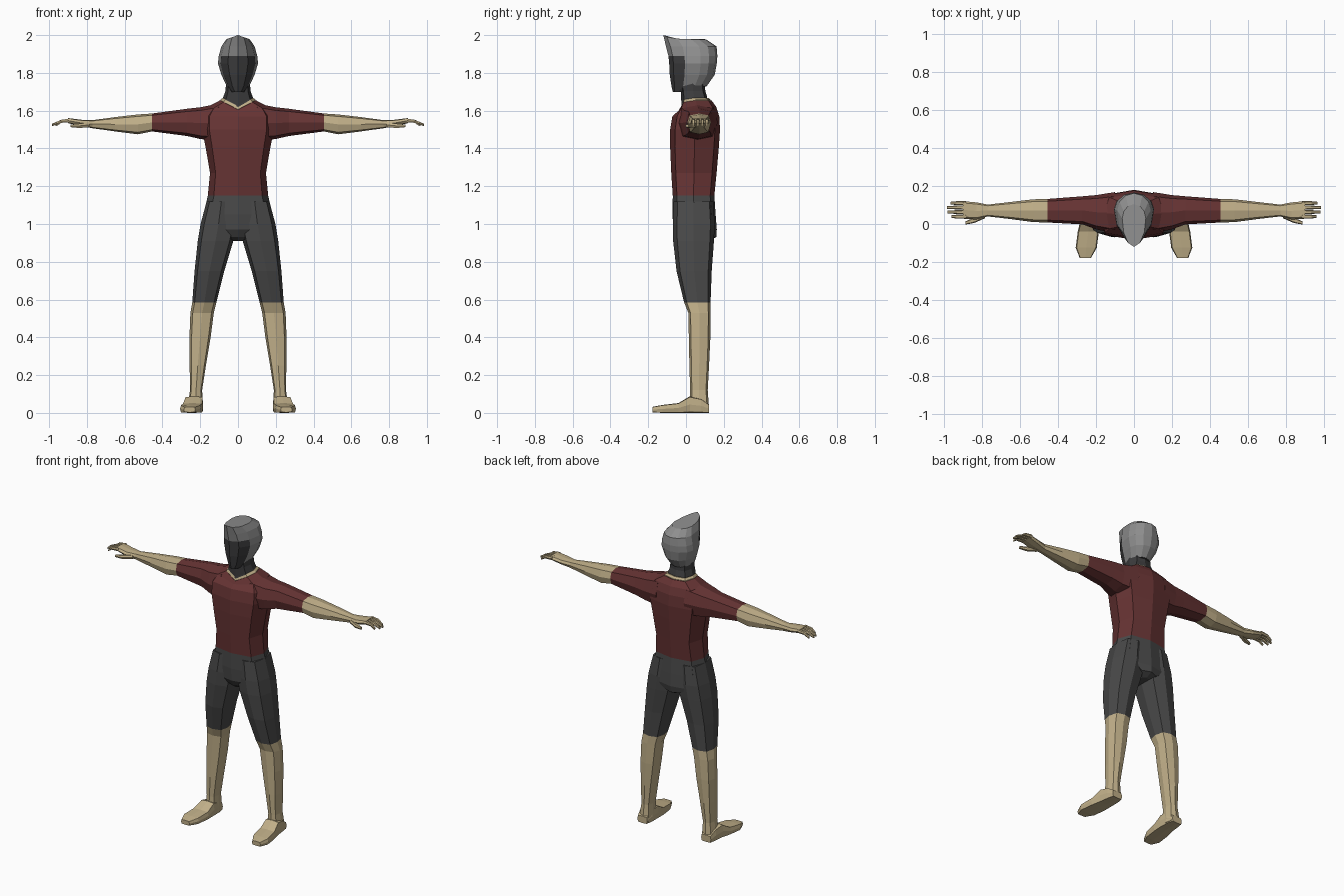
import bpy, bmesh, math


def material(name, rgb):
    m = bpy.data.materials.new(name)
    m.diffuse_color = (*rgb, 1)
    return m


SKIN = material("skin_tan", (0.53, 0.43, 0.25))
SHIRT = material("shirt_dark_red", (0.135, 0.034, 0.034))
SHORTS = material("shorts_charcoal", (0.066, 0.066, 0.066))
FACE = material("face_dark_grey", (0.045, 0.045, 0.047))
HAIR = material("hair_grey", (0.27, 0.27, 0.27))


def loft(name, axis, rings, mats, rule=None, n=8, e=0.65, mid=0.5, mirror=False):
    """Skin box-bounded polygon rings along an axis.
    ring = (position, u0, u1, v0, v1[, dip]); dip lowers the low-v side in a V."""
    bm = bmesh.new()
    loops = []
    for pos, u0, u1, v0, v1, *dip in rings:
        loop = []
        vm = v0 + (v1 - v0) * mid
        for i in range(n):
            a = 2 * math.pi * i / n
            c, s = round(math.cos(a), 6), round(math.sin(a), 6)
            c = math.copysign(abs(c) ** e, c)
            s = math.copysign(abs(s) ** e, s)
            u = (u0 + u1) / 2 + c * (u1 - u0) / 2
            v = vm + s * ((v1 - vm) if s > 0 else (vm - v0))
            p = pos - (dip[0] * (1 - abs(c)) if dip and s < 0 else 0)
            co = {"x": (p, u, v), "y": (u, p, v), "z": (u, v, p)}[axis]
            loop.append(bm.verts.new(co))
        loops.append(loop)
    for a, b in zip(loops, loops[1:]):
        for i in range(n):
            j = (i + 1) % n
            bm.faces.new((a[i], a[j], b[j], b[i]))
    bm.faces.new(loops[0][::-1])
    bm.faces.new(loops[-1])
    bmesh.ops.recalc_face_normals(bm, faces=bm.faces)
    if rule:
        for f in bm.faces:
            f.material_index = rule(f.calc_center_median())
    me = bpy.data.meshes.new(name)
    bm.to_mesh(me)
    bm.free()
    for m in mats:
        me.materials.append(m)
    ob = bpy.data.objects.new(name, me)
    bpy.context.collection.objects.link(ob)
    if mirror:
        mod = ob.modifiers.new("mirror", "MIRROR")
        mod.use_mirror_merge = False
    return ob


def sym(z, w, y0, y1, dip=0):
    """Ring centred on x = 0."""
    return (z, -w, w, y0, y1, dip)


# Shirt body with V neckline
loft("shirt", "z", [
    sym(1.15, .160, -.070, .150), sym(1.27, .148, -.078, .162),
    sym(1.41, .172, -.084, .174), sym(1.50, .190, -.084, .180),
    sym(1.57, .188, -.072, .176), sym(1.62, .160, -.045, .160, .03),
    sym(1.655, .095, -.030, .135, .05)], [SHIRT])

# Skin collar strip and neck
loft("collar_skin", "z", [
    sym(1.64, .097, -.031, .133, .05), sym(1.658, .093, -.029, .130, .048),
    sym(1.668, .080, -.024, .118, .043)], [SKIN])
loft("neck", "z", [
    sym(1.65, .081, -.026, .115, .03), sym(1.672, .078, -.024, .112, .045),
    sym(1.705, .066, -.027, .102, .01), sym(1.78, .062, -.035, .100)], [FACE])

# Head: face in front, swept-up hair on the top, sides and back
loft("head", "z", [
    sym(1.70, .035, -.070, .020), sym(1.73, .060, -.077, .110),
    sym(1.79, .088, -.086, .152), sym(1.85, .106, -.089, .163),
    sym(1.89, .102, -.093, .166), sym(1.94, .088, -.106, .162),
    sym(1.978, .062, -.120, .105, -.022)], [FACE, HAIR],
    lambda c: 0 if c.z < 1.725 or (c.z < 1.89 and c.y < .012) else 1,
    n=12, e=1.0, mid=.66)

# Hips of the shorts
loft("shorts_hips", "z", [
    sym(1.15, .160, -.070, .150), sym(1.05, .182, -.071, .157),
    sym(.97, .150, -.068, .163), sym(.93, .070, -.050, .160),
    sym(.91, .025, -.020, .120)], [SHORTS])

# Legs: shorts above the knee, skin below
loft("leg", "z", [
    (1.12, .010, .166, -.065, .145), (1.00, .008, .198, -.070, .152),
    (.91, .025, .213, -.068, .148), (.75, .073, .230, -.050, .136),
    (.585, .114, .242, -.010, .130), (.53, .128, .252, .012, .130),
    (.40, .145, .257, .015, .129), (.25, .170, .256, .018, .122),
    (.12, .190, .254, .022, .115), (.05, .186, .264, .022, .120),
    (.01, .185, .272, .020, .122)], [SKIN, SHORTS],
    lambda c: 1 if c.z > .585 else 0, mirror=True)

# Feet
loft("foot", "y", [
    (.122, .195, .265, 0, .045), (.08, .186, .274, 0, .075),
    (.02, .184, .282, 0, .088), (-.04, .185, .296, 0, .052),
    (-.125, .196, .307, 0, .042), (-.178, .226, .286, .003, .032)],
    [SKIN], e=.3, mirror=True)

# Arms: sleeve to the elbow, then bare forearm and palm
loft("arm", "x", [
    (.10, -.050, .168, 1.440, 1.638), (.20, -.028, .152, 1.450, 1.618),
    (.27, -.002, .146, 1.466, 1.610), (.455, .008, .132, 1.490, 1.585),
    (.53, .010, .130, 1.475, 1.580), (.65, .026, .116, 1.490, 1.566),
    (.77, .040, .102, 1.507, 1.550), (.83, .024, .114, 1.518, 1.552),
    (.90, .028, .120, 1.534, 1.561)], [SKIN, SHIRT],
    lambda c: 1 if c.x < .455 else 0, mirror=True)

# Fingers
for k, (y, tip) in enumerate([(.039, .960), (.063, .982), (.087, .985), (.110, .965)]):
    loft(f"finger_{k + 1}", "x", [
        (.885, y - .011, y + .011, 1.537, 1.559),
        (.935, y - .010, y + .010, 1.535, 1.553),
        (tip, y - .007, y + .007, 1.518, 1.531)], [SKIN], n=6, mirror=True)

# Thumb
loft("thumb", "x", [
    (.785, .030, .065, 1.512, 1.538), (.84, .006, .034, 1.507, 1.532),
    (.887, -.003, .014, 1.512, 1.527)], [SKIN], n=6, mirror=True)
